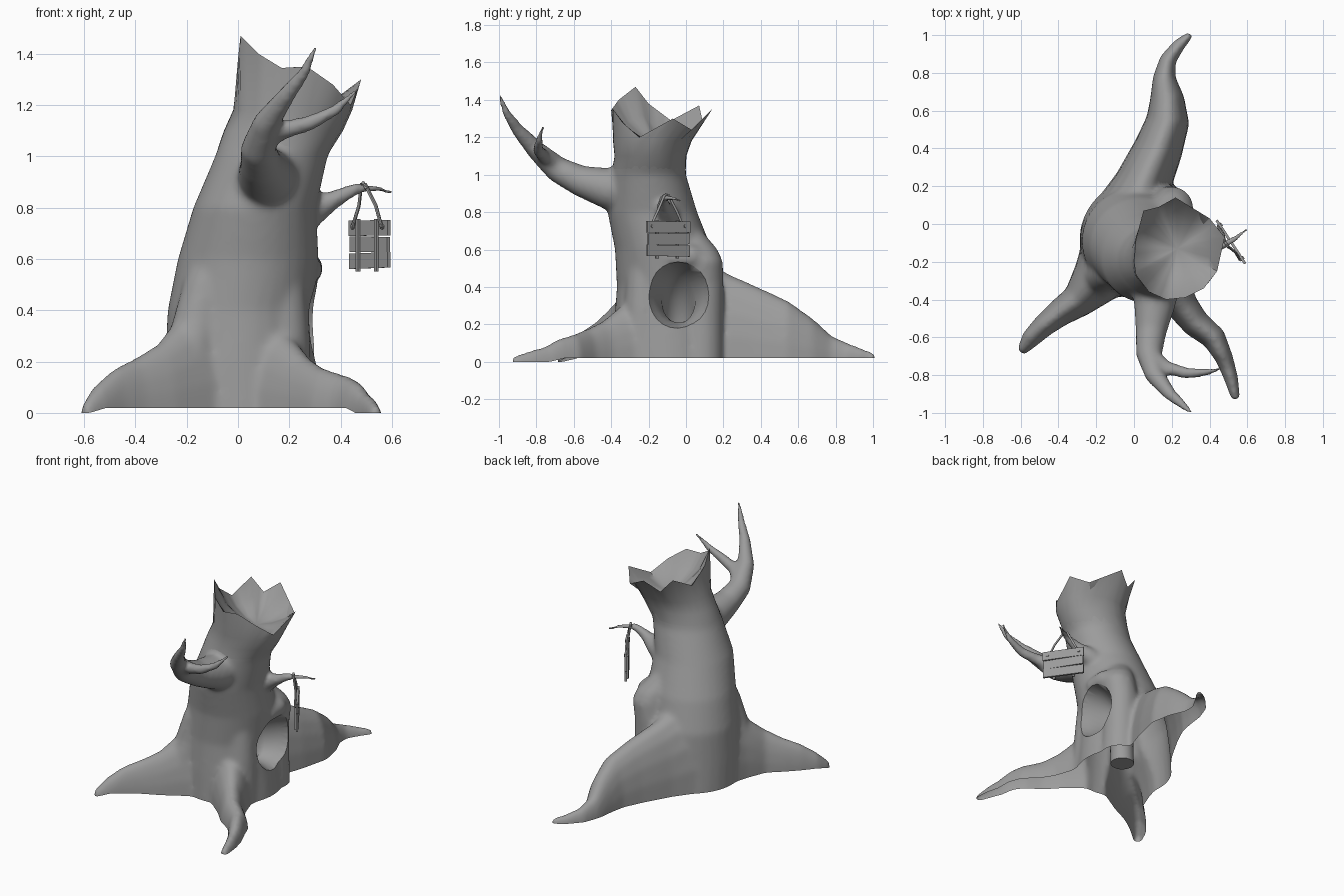
import bpy, bmesh, math
from mathutils import Vector

if "Cube" in bpy.data.objects:
    bpy.data.objects.remove(bpy.data.objects["Cube"])

wood = bpy.data.materials.new("grey_wood")
wood.use_nodes = True
GREY = (0.33, 0.33, 0.33, 1)
wood.diffuse_color = GREY
wood.node_tree.nodes["Principled BSDF"].inputs["Base Color"].default_value = GREY
Z = Vector((0, 0, 1))


def make(name, bm, angle=45):
    """Turn a bmesh into a smooth-shaded object."""
    bmesh.ops.recalc_face_normals(bm, faces=bm.faces)
    me = bpy.data.meshes.new(name)
    bm.to_mesh(me)
    bm.free()
    ob = bpy.data.objects.new(name, me)
    bpy.context.collection.objects.link(ob)
    me.materials.append(wood)
    finish(ob, angle)
    return ob


def finish(ob, angle):
    bpy.ops.object.select_all(action='DESELECT')
    ob.select_set(True)
    bpy.context.view_layer.objects.active = ob
    bpy.ops.object.shade_smooth_by_angle(angle=math.radians(angle))


def bridge(bm, lower, upper):
    n = len(lower)
    for i in range(n):
        j = (i + 1) % n
        bm.faces.new((lower[i], lower[j], upper[j], upper[i]))


def loft(bm, rings, sides=20):
    """Closed skin over ellipses given as (centre, half axis a, half axis b)."""
    loops = []
    for c, a, b in rings:
        turn = [math.tau * i / sides for i in range(sides)]
        loops.append([bm.verts.new(Vector(c) + Vector(a) * math.cos(t) + Vector(b) * math.sin(t))
                      for t in turn])
    for lower, upper in zip(loops, loops[1:]):
        bridge(bm, lower, upper)
    bm.faces.new(loops[0][::-1])
    bm.faces.new(loops[-1])


def tangents(pts):
    last = len(pts) - 1
    return [(pts[min(i + 1, last)] - pts[max(i - 1, 0)]).normalized() for i in range(last + 1)]


def limb(bm, path, sides=16):
    """Round tapering tube through (x, y, z, radius)."""
    pts = [Vector(p[:3]) for p in path]
    rings = []
    for p, t, row in zip(pts, tangents(pts), path):
        s = t.cross(Z).normalized()
        rings.append((p, s * row[3], s.cross(t) * row[3]))
    loft(bm, rings, sides)


def pillar(bm, path):
    """Upright swelling with level round sections through (x, y, z, radius)."""
    loft(bm, [((x, y, z), (r, 0, 0), (0, r, 0)) for x, y, z, r in path])


def root(bm, path):
    """Domed ground root through (x, y, half width, top height)."""
    pts = [Vector((p[0], p[1], 0)) for p in path]
    loft(bm, [(p, t.cross(Z) * row[2], Z * row[3])
              for p, t, row in zip(pts, tangents(pts), path)])


# trunk: z, centre x, centre y, radius x, radius y
TRUNK = [(-0.08, 0.02, -0.08, 0.31, 0.32), (0.2, 0.01, -0.09, 0.295, 0.295),
         (0.4, 0.01, -0.09, 0.285, 0.28), (0.6, 0.04, -0.12, 0.275, 0.26),
         (0.8, 0.065, -0.18, 0.24, 0.24), (1.0, 0.13, -0.2, 0.22, 0.2),
         (1.1, 0.175, -0.19, 0.23, 0.19)]
bm = bmesh.new()
loft(bm, [((x, y, z), (rx, 0, 0), (0, ry, 0)) for z, x, y, rx, ry in TRUNK], 32)

# swellings beside the hollow and above the front left root
pillar(bm, [(0.12, 0, 0.72, 0.07), (0.19, 0.07, 0.6, 0.1), (0.205, 0.085, 0.54, 0.112),
            (0.185, 0.09, 0.42, 0.112), (0.185, 0.085, 0.2, 0.115), (0.19, 0.08, -0.05, 0.12)])
pillar(bm, [(0.13, -0.2, 0.68, 0.08), (0.165, -0.215, 0.5, 0.1), (0.175, -0.225, 0.3, 0.105),
            (0.18, -0.225, -0.05, 0.115)])
pillar(bm, [(-0.06, -0.22, 0.68, 0.08), (-0.12, -0.25, 0.52, 0.09), (-0.16, -0.27, 0.36, 0.095),
            (-0.2, -0.3, 0.2, 0.11), (-0.21, -0.31, -0.05, 0.12)])

# back, front left and front right roots
root(bm, [(0, 0.05, 0.22, 0.58), (0.05, 0.22, 0.15, 0.475), (0.13, 0.4, 0.13, 0.395),
          (0.18, 0.55, 0.115, 0.325), (0.175, 0.67, 0.09, 0.24), (0.16, 0.78, 0.06, 0.14),
          (0.18, 0.87, 0.045, 0.1), (0.24, 0.95, 0.035, 0.07), (0.3, 1.005, 0.02, 0.05)])
root(bm, [(-0.08, -0.15, 0.22, 0.54), (-0.2, -0.3, 0.14, 0.39), (-0.3, -0.41, 0.09, 0.275),
          (-0.4, -0.475, 0.072, 0.215), (-0.48, -0.54, 0.06, 0.175), (-0.55, -0.61, 0.05, 0.11),
          (-0.6, -0.68, 0.025, 0.055)])
root(bm, [(0.1, -0.2, 0.18, 0.46), (0.19, -0.34, 0.12, 0.3), (0.26, -0.44, 0.085, 0.22),
          (0.33, -0.53, 0.075, 0.175), (0.425, -0.605, 0.065, 0.145), (0.48, -0.715, 0.047, 0.115),
          (0.515, -0.82, 0.038, 0.085), (0.54, -0.93, 0.025, 0.05)])

# front branch, its fork, and the side branch that carries the sign
limb(bm, [(0.12, -0.25, 0.93, 0.14), (0.11, -0.42, 0.925, 0.112), (0.09, -0.57, 0.97, 0.083),
          (0.08, -0.69, 1.03, 0.07), (0.11, -0.8, 1.13, 0.053), (0.19, -0.9, 1.24, 0.036),
          (0.26, -0.96, 1.33, 0.025), (0.305, -1.0, 1.43, 0.012)])
limb(bm, [(0.09, -0.7, 1.06, 0.05), (0.17, -0.76, 1.1, 0.038), (0.28, -0.79, 1.13, 0.032),
          (0.38, -0.785, 1.18, 0.024), (0.465, -0.765, 1.26, 0.012)])
limb(bm, [(0.2, -0.1, 0.75, 0.09), (0.3, -0.1, 0.79, 0.058), (0.38, -0.12, 0.835, 0.037),
          (0.46, -0.12, 0.875, 0.025), (0.53, -0.08, 0.875, 0.018), (0.61, -0.02, 0.86, 0.011)])

# brow over the hollow
limb(bm, [(0.24, -0.15, 0.53, 0.04), (0.275, -0.07, 0.56, 0.055), (0.27, 0.02, 0.565, 0.065),
          (0.235, 0.08, 0.55, 0.07)])
body = make("trunk_with_roots_and_branches", bm)

# cutter for the hollow: a wide mouth that narrows and bends down into a pocket
bm = bmesh.new()
loft(bm, [((0.5, -0.042, 0.355), (0, 0.18, 0), (0, 0, 0.18)),
          ((0.31, -0.042, 0.355), (0, 0.175, 0), (0, 0, 0.178)),
          ((0.24, -0.042, 0.35), (0, 0.135, 0), (0, 0, 0.155)),
          ((0.16, -0.04, 0.33), (0, 0.09, 0), (-0.02, 0, 0.125)),
          ((0.1, -0.04, 0.27), (0, 0.08, 0), (-0.06, 0, 0.06)),
          ((0.07, -0.04, 0.19), (0, 0.075, 0), (-0.075, 0, 0.01)),
          ((0.065, -0.04, 0.05), (0, 0.075, 0), (-0.075, 0, 0))], 24)
cutter = make("hollow_cutter", bm)
cutter.hide_render = True

# merge the wood into one skin, soften it and carve the hollow
mod = body.modifiers.new("merge", 'REMESH')
mod.mode, mod.voxel_size = 'VOXEL', 0.014
mod = body.modifiers.new("soften", 'SMOOTH')
mod.factor, mod.iterations = 0.5, 14
mod = body.modifiers.new("carve", 'BOOLEAN')
mod.operation, mod.solver, mod.object = 'DIFFERENCE', 'EXACT', cutter
graph = bpy.context.evaluated_depsgraph_get()
carved = bpy.data.meshes.new_from_object(body.evaluated_get(graph))
body.modifiers.clear()
bpy.data.objects.remove(cutter)

# open underside, with the front root tips drooping gently to the ground
GROUND = 0.02
bm = bmesh.new()
bm.from_mesh(carved)
bmesh.ops.bisect_plane(bm, geom=bm.verts[:] + bm.edges[:] + bm.faces[:],
                       plane_co=(0, 0, GROUND), plane_no=Z, clear_inner=True)
for v in bm.verts:
    if v.co.z < 0.3 and v.co.y < 0:
        v.co.z -= GROUND * min(max((v.co.xy.length - 0.82) / 0.08, 0), 1)
bm.to_mesh(carved)
bm.free()
body.data = carved
carved.materials.clear()
carved.materials.append(wood)
finish(body, 50)

# jagged crown with a sunken top
RIM = [(0.48, -0.07, 1.30), (0.40, 0.03, 1.24), (0.22, 0.14, 1.35), (0.13, 0.09, 1.28),
       (0.05, 0.07, 1.37), (0.01, -0.08, 1.29), (0.0, -0.2, 1.38), (0.01, -0.27, 1.47),
       (0.08, -0.36, 1.40), (0.17, -0.4, 1.345), (0.27, -0.39, 1.35), (0.37, -0.34, 1.28),
       (0.44, -0.25, 1.2)]
rim = []
for i, p in enumerate(RIM):
    p, q = Vector(p), Vector(RIM[(i + 1) % len(RIM)])
    rim += [p.lerp(q, k / 3) for k in range(3)]
bm = bmesh.new()
loops = []
for z, cx, cy, rx, ry in [(1.03, 0.143, -0.197, 0.222, 0.197), (1.1, 0.177, -0.19, 0.232, 0.192),
                          (1.18, 0.213, -0.18, 0.232, 0.21)]:
    ring = []
    for p in rim:
        t = math.atan2(p.y + 0.13, p.x - 0.23)
        ring.append(bm.verts.new((cx + rx * math.cos(t), cy + ry * math.sin(t), z)))
    loops.append(ring)
dip = Vector((0.23, -0.13, 1.17))
loops.append([bm.verts.new(p) for p in rim])
for share, drop in ((0.25, 0.5), (0.6, 0.85)):
    loops.append([bm.verts.new((*p.lerp(dip, share).xy, p.lerp(dip, drop).z)) for p in rim])
for lower, upper in zip(loops, loops[1:]):
    bridge(bm, lower, upper)
centre = bm.verts.new(dip)
for i, v in enumerate(loops[-1]):
    bm.faces.new((v, loops[-1][(i + 1) % len(rim)], centre))
make("jagged_crown", bm, 50)

# hanging sign: local axes along, out of and up the board
ALONG = Vector((0.55, -0.835, 0))
OUT = Vector((-0.835, -0.55, 0))
BOARD = Vector((0.513, -0.095, 0.657))
HOOK = Vector((0.488, -0.105, 0.893))


def spot(along, out, up):
    return BOARD + ALONG * along + OUT * out + Z * up


def block(name, along, out, up, size, tilt=0):
    bm = bmesh.new()
    bmesh.ops.create_cube(bm, size=1)
    for v in bm.verts:
        x, y, z = (c * s for c, s in zip(v.co, size))
        v.co = spot(along + x, out + y, up + z + x * tilt)
    make(name, bm, 30)


def rope(name, points, radius):
    bm = bmesh.new()
    limb(bm, [(*p, radius) for p in points], 8)
    make(name, bm)


for i, (up, width, tilt) in enumerate(((0.064, 0.275, 0.01), (0, 0.265, -0.01), (-0.063, 0.272, 0.02))):
    block(f"sign_plank_{i + 1}", 0, 0, up, (width, 0.014, 0.06), tilt)
for side, label in ((-1, "back"), (1, "front")):
    block(f"sign_batten_{label}", side * 0.065, 0.011, -0.003, (0.018, 0.01, 0.205))
    rope(f"sign_nail_{label}", [spot(side * 0.105, -0.012, 0.068), spot(side * 0.105, 0.014, 0.069)], 0.01)
    rope(f"sign_rope_{label}", [spot(side * 0.105, 0.012, 0.065), spot(side * 0.06, 0.01, 0.15),
                                HOOK + ALONG * side * 0.012], 0.007)
rope("sign_rope_loop", [HOOK + ALONG * a + Z * h
                        for a, h in ((-0.025, -0.02), (0, 0.004), (0.025, -0.02))], 0.007)
